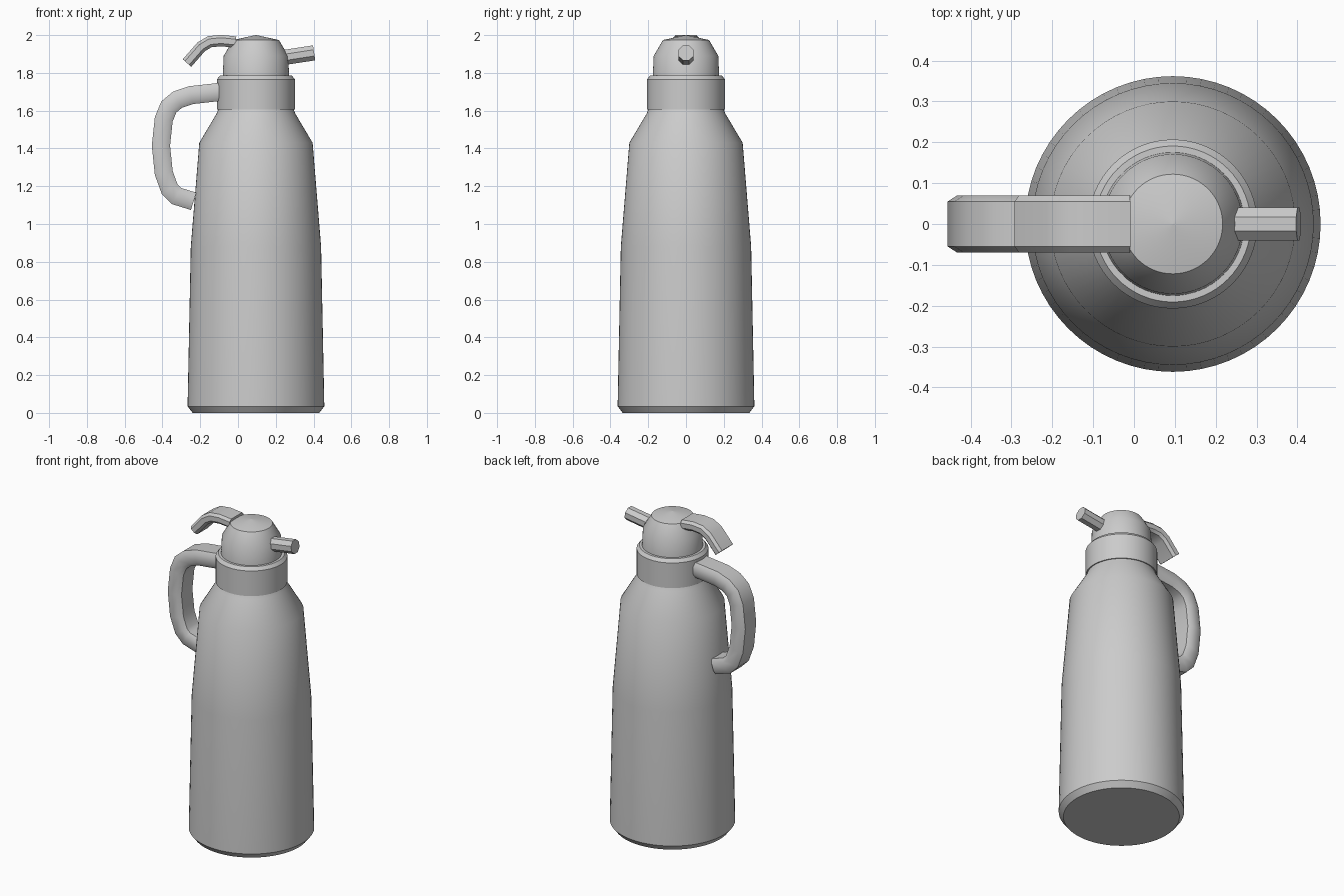
import bpy, bmesh, math
from mathutils import Vector

cube = bpy.data.objects.get("Cube")
if cube:
    bpy.data.objects.remove(cube, do_unlink=True)

AXIS_X = 0.095

grey = bpy.data.materials.new("plain grey")
grey.use_nodes = True
grey.diffuse_color = (0.6, 0.6, 0.6, 1)
grey.node_tree.nodes["Principled BSDF"].inputs["Base Color"].default_value = (0.6, 0.6, 0.6, 1)


def finish(name, bm):
    """Turn a bmesh into a smooth object with sharp edges kept."""
    bmesh.ops.recalc_face_normals(bm, faces=bm.faces)
    mesh = bpy.data.meshes.new(name)
    bm.to_mesh(mesh)
    bm.free()
    mesh.materials.append(grey)
    obj = bpy.data.objects.new(name, mesh)
    bpy.context.collection.objects.link(obj)
    bpy.ops.object.select_all(action='DESELECT')
    obj.select_set(True)
    bpy.context.view_layer.objects.active = obj
    bpy.ops.object.shade_smooth_by_angle(angle=math.radians(35))
    return obj


def skin(bm, rings):
    """Bridge equal-sized rings and cap both ends."""
    n = len(rings[0])
    for a, b in zip(rings, rings[1:]):
        for i in range(n):
            j = (i + 1) % n
            bm.faces.new((a[i], a[j], b[j], b[i]))
    bm.faces.new(rings[0])
    bm.faces.new(rings[-1])


def lathe(name, profile, sides=64):
    """Revolve (radius, z) points about the flask axis."""
    bm = bmesh.new()
    rings = []
    for r, z in profile:
        angles = [2 * math.pi * i / sides for i in range(sides)]
        rings.append([bm.verts.new((AXIS_X + r * math.cos(a), r * math.sin(a), z))
                      for a in angles])
    skin(bm, rings)
    return finish(name, bm)


def sweep(name, path, section):
    """Sweep a (width, thickness) section along an (x, z) path with mitred bends."""
    bm = bmesh.new()
    pts = [Vector(p) for p in path]
    rings = []
    for i, p in enumerate(pts):
        before = (p - pts[max(i - 1, 0)]).normalized()
        after = (pts[min(i + 1, len(pts) - 1)] - p).normalized()
        t = (before + after).normalized()
        miter = 1 / max(t.dot(after if after.length else before), 0.5)
        normal = Vector((-t.y, t.x)) * miter
        rings.append([bm.verts.new((p.x + normal.x * h, w, p.y + normal.y * h))
                      for w, h in section])
    skin(bm, rings)
    return finish(name, bm)


def octagon(w, h, w_flat, h_flat):
    """Flattened eight-sided section given half sizes."""
    quarter = [(w, h_flat), (w_flat, h)]
    half = quarter + [(-a, b) for a, b in reversed(quarter)]
    return half + [(-a, -b) for a, b in half]


# Flask body with chamfered foot and sloping shoulder
lathe("body", [(0.335, 0), (0.362, 0.035), (0.345, 0.88), (0.30, 1.43),
               (0.208, 1.585), (0.195, 1.62)])

# Collar around the neck
lathe("collar", [(0.207, 1.605), (0.207, 1.765), (0.191, 1.785)])

# Domed lid
lathe("lid", [(0.176, 1.77), (0.171, 1.89), (0.122, 1.974), (0.002, 2.0)])

# Carrying handle
sweep("handle", [(-0.09, 1.70), (-0.25, 1.682), (-0.32, 1.658), (-0.366, 1.62),
                 (-0.393, 1.555), (-0.408, 1.415), (-0.393, 1.27), (-0.362, 1.185),
                 (-0.325, 1.148), (-0.235, 1.12)],
      octagon(0.07, 0.048, 0.055, 0.025))

# Thumb lever on the lid
sweep("lever", [(-0.012, 1.963), (-0.09, 1.971), (-0.15, 1.965), (-0.195, 1.938),
                (-0.27, 1.852)],
      octagon(0.07, 0.03, 0.055, 0.015))

# Pouring spout
sweep("spout", [(0.20, 1.875), (0.403, 1.906)],
      octagon(0.04, 0.04, 0.0166, 0.0166))
